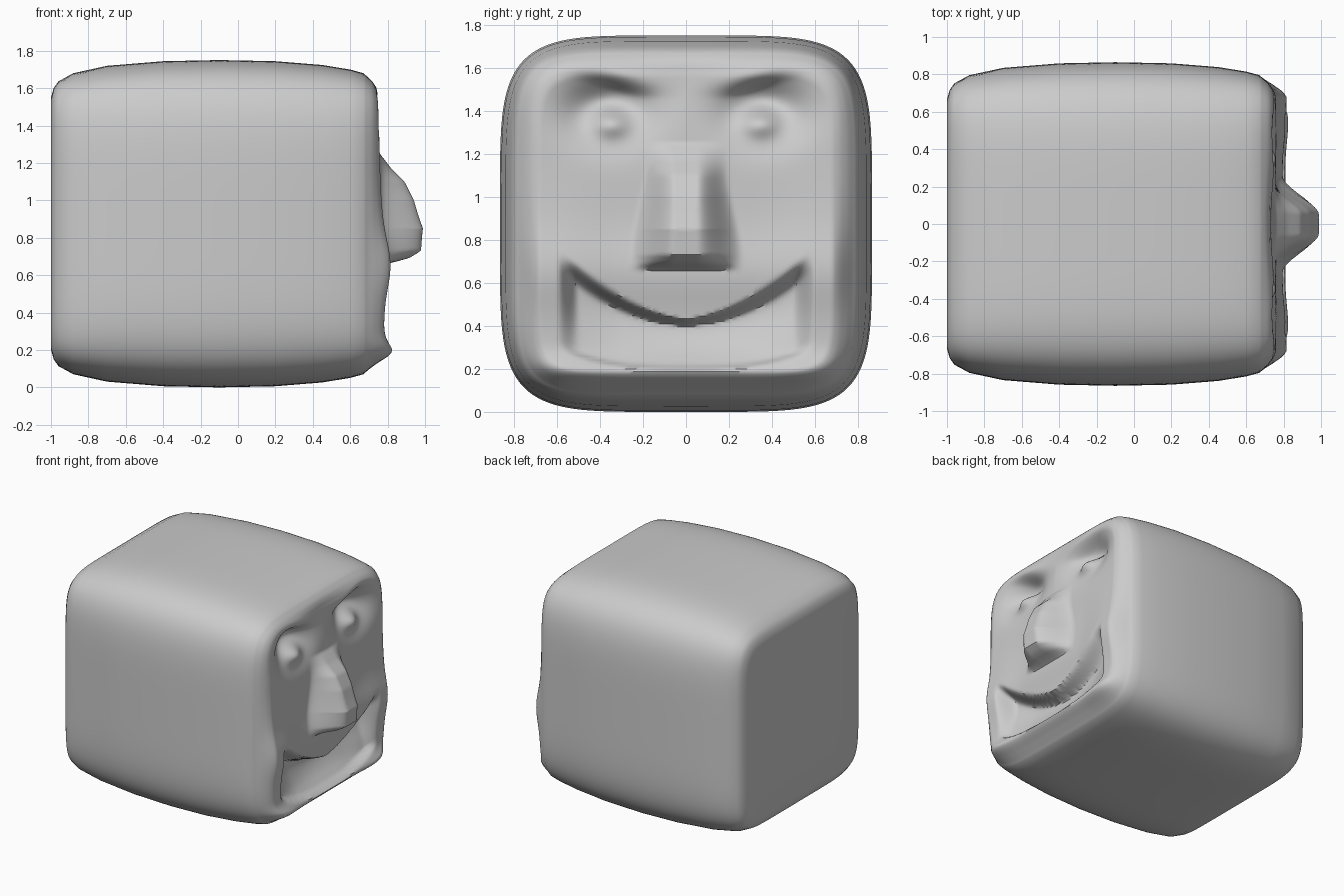
import bpy, bmesh, math

cube = bpy.data.objects.get("Cube")
if cube:
    bpy.data.objects.remove(cube)

SEGMENTS = 240
HALF_Y, HALF_Z = 0.865, 0.875


def step(lo, hi, v):
    t = min(1, max(0, (v - lo) / (hi - lo)))
    return t * t * (3 - 2 * t)


def bump(y, z, cy, cz, wy, wz):
    return math.exp(-((y - cy) / wy) ** 2 - ((z - cz) / wz) ** 2)


def interp(points, v):
    for (a, fa), (b, fb) in zip(points, points[1:]):
        if v <= b:
            return fa + (fb - fa) * max(0, (v - a) / (b - a))
    return points[-1][1]


NOSE = [(0.66, 0), (0.69, 0.12), (0.73, 0.19), (0.85, 0.22), (1.0, 0.18),
        (1.1, 0.13), (1.17, 0.06), (1.25, 0)]


def relief(y, z):
    """Height of the face features above the flat front."""
    a = abs(y)
    # Cheeks, chin and raised outer rim
    h = 0.035 * math.exp(-((z - 0.65) / 0.17) ** 2)
    h += 0.05 * math.exp(-((z - 0.18) / 0.07) ** 2)
    h += 0.02 * step(0.3, 0.6, a) * (1 - step(0.7, 1.2, z))
    # Sunken strip between the brows, eye sockets and eyeballs
    h -= 0.03 * bump(a, z, 0, 1.6, 0.3, 0.2)
    brow = 1.5 + 0.1 * step(0.15, 0.6, a)
    socket = bump(a, z, 0.36, 1.41, 0.18, 0.14) * (1 - step(brow - 0.05, brow + 0.06, z))
    h -= 0.17 * socket
    h += 0.13 * bump(a, z, 0.35, 1.35, 0.10, 0.075)
    # Nose
    width = 0.2 + 0.07 * (1 - step(0.7, 1.15, z))
    h += interp(NOSE, z) * (1 - step(0.05, width, a))
    # Smiling mouth: deep under the upper lip, sloping out to the lower lip
    upper = 0.41 + 0.7 * a * a
    lower = 0.19 + 0.5 * a ** 3
    soft = 0.02 + 0.16 * min(a, 0.5)
    slope = step(lower, lower + 0.03, z) * (0.35 + 0.65 * step(lower, upper, z))
    h -= 0.13 * slope * (1 - step(upper - 0.01, upper + soft, z)) * (1 - step(0.5, 0.6, a))
    return h


# Rings from the back to the front: (x, scale)
BODY = [(-1, 0.05), (-1, 0.4), (-1, 0.77), (-0.985, 0.83), (-0.96, 0.87),
        (-0.88, 0.92), (-0.7, 0.965), (-0.4, 0.993), (-0.1, 1), (0.2, 0.993),
        (0.45, 0.97), (0.6, 0.942), (0.67, 0.92)]
FRONT = [(0.0, 0.76), (0.79, 0.76), (0.83, 0.745), (0.87, 0.72), (0.91, 0.68)]

bm = bmesh.new()


def ring(scale, x=None):
    n = 5 + 4 * step(0, 0.25, 1 - scale)
    verts = []
    for i in range(SEGMENTS):
        t = math.tau * i / SEGMENTS
        c, s = math.cos(t), math.sin(t)
        r = scale * (abs(c) ** n + abs(s) ** n) ** (-1 / n)
        y, z = HALF_Y * r * c, HALF_Z + HALF_Z * r * s
        if x is None:
            px = interp(FRONT, scale) + relief(y, z) * (1 - step(0.78, 0.91, scale))
        else:
            px = x
        verts.append(bm.verts.new((px, y, z)))
    return verts


rings = [ring(s, x) for x, s in BODY]
CAP = 60
rings += [ring(0.905 - 0.89 * i / CAP) for i in range(CAP + 1)]
for low, high in zip(rings, rings[1:]):
    for i in range(SEGMENTS):
        j = (i + 1) % SEGMENTS
        bm.faces.new((low[i], low[j], high[j], high[i]))
bm.faces.new(rings[0])
bm.faces.new(rings[-1])
bmesh.ops.recalc_face_normals(bm, faces=bm.faces[:])

mesh = bpy.data.meshes.new("cube_head")
bm.to_mesh(mesh)
bm.free()
head = bpy.data.objects.new("cube_head", mesh)
bpy.context.collection.objects.link(head)

# Plain grey material
grey = bpy.data.materials.new("plain_grey")
grey.use_nodes = True
colour = (0.6, 0.6, 0.6, 1)
grey.diffuse_color = colour
grey.node_tree.nodes["Principled BSDF"].inputs["Base Color"].default_value = colour
mesh.materials.append(grey)

bpy.context.view_layer.objects.active = head
head.select_set(True)
bpy.ops.object.shade_smooth_by_angle(angle=math.radians(45))
